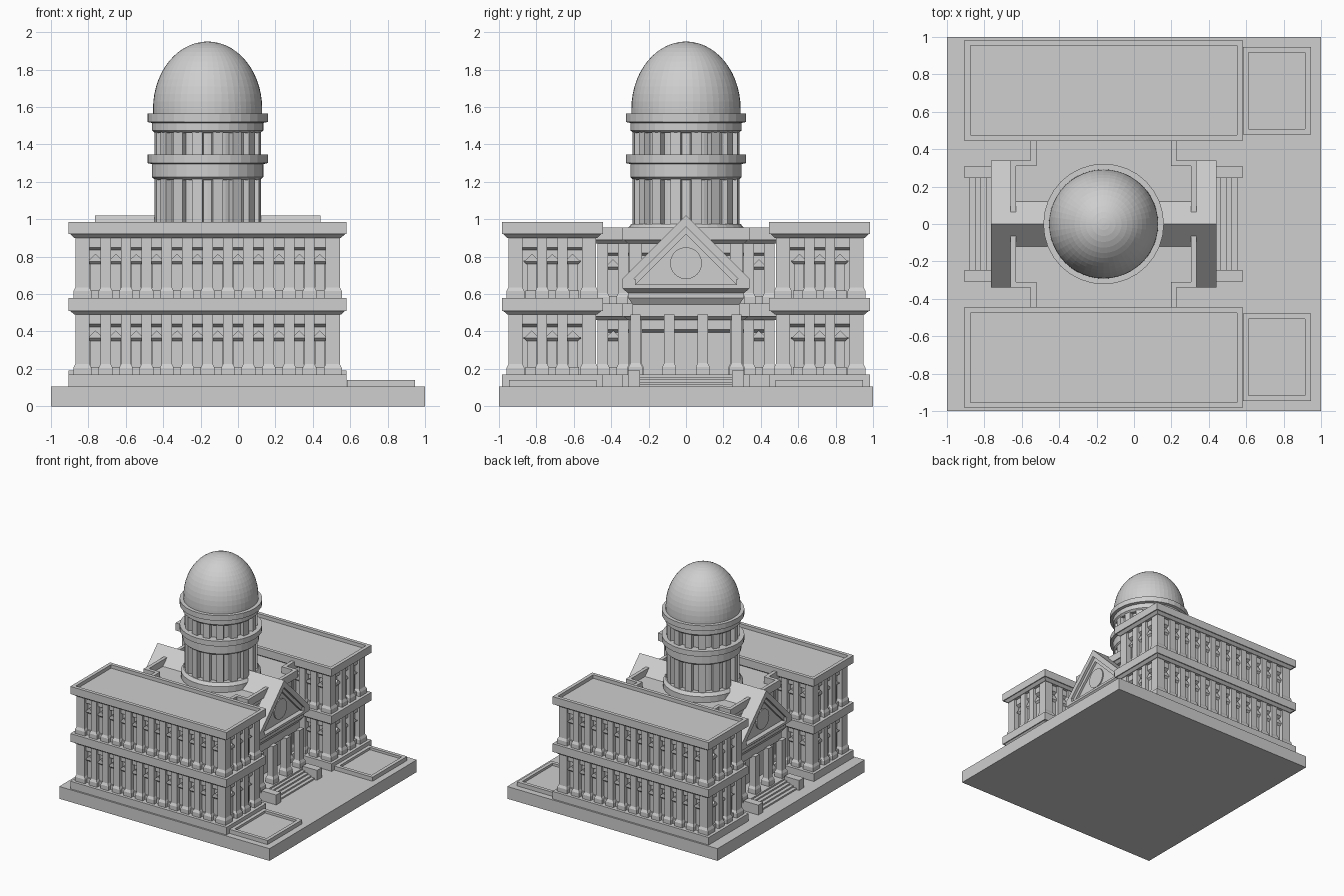
import bpy, bmesh, math
from mathutils import Matrix, Vector

cube = bpy.data.objects.get("Cube")
if cube:
    bpy.data.objects.remove(cube)

stone = bpy.data.materials.new("pale_grey_stone")
stone.use_nodes = True
GREY = (0.62, 0.62, 0.62, 1)
stone.diffuse_color = GREY
stone.node_tree.nodes["Principled BSDF"].inputs["Base Color"].default_value = GREY

CX = -0.1625                     # building axis
GROUND, FLOOR = 0.105, 0.17
HOME = Matrix.Translation((CX, 0, 0))
# local z becomes world x, local x becomes world y
ALONG_X = HOME @ Matrix(((0, 0, 1, 0), (1, 0, 0, 0), (0, 1, 0, 0), (0, 0, 0, 1)))


def rect(x0, x1, y0, y1):
    return [(x0, y0), (x1, y0), (x1, y1), (x0, y1)]


def box_rect(hx, hy):
    return rect(-hx, hx, -hy, hy)


def ring(r, n):
    return [(r * math.cos(2 * math.pi * i / n), r * math.sin(2 * math.pi * i / n)) for i in range(n)]


def offset(poly, d):
    """Mitred outward offset of a counter-clockwise outline."""
    out = []
    for i, p in enumerate(poly):
        a, b, c = Vector(poly[i - 1]), Vector(p), Vector(poly[(i + 1) % len(poly)])
        e, f = (b - a).normalized(), (c - b).normalized()
        n, m = Vector((e.y, -e.x)), Vector((f.y, -f.x))
        out.append(b + (n + m) * (d / (1 + n.dot(m))))
    return out


def loft(bm, poly, profile, M=HOME):
    """Stack the outline through (height, outset) levels and cap both ends."""
    loops = [[bm.verts.new(M @ Vector((p.x, p.y, z))) for p in offset(poly, d)] for z, d in profile]
    n = len(poly)
    faces = [bm.faces.new(loops[0]), bm.faces.new(loops[-1])]
    for lo, hi in zip(loops, loops[1:]):
        faces += [bm.faces.new((lo[i], lo[(i + 1) % n], hi[(i + 1) % n], hi[i])) for i in range(n)]
    bmesh.ops.recalc_face_normals(bm, faces=faces)


def block(bm, poly, z0, z1, M=HOME):
    loft(bm, poly, [(z0, 0), (z1, 0)], M)


def finish(name, bm):
    mesh = bpy.data.meshes.new(name)
    bm.to_mesh(mesh)
    bm.free()
    mesh.materials.append(stone)
    bpy.context.collection.objects.link(bpy.data.objects.new(name, mesh))


def storeys(drop):
    """Floor, ceiling of both storeys; drop lowers the bands."""
    return ((FLOOR, 0.49 - drop), (0.58 - drop, 0.90 - drop))


def facade_profile(drop, roof):
    prof = [(GROUND, 0)]
    for z0, z1 in storeys(drop):
        prof += [(z0, 0), (z0, -0.08), (z1 - 0.065, -0.08), (z1 - 0.05, -0.055), (z1, -0.055),
                 (z1, -0.03), (z1 + 0.02, -0.008), (z1 + 0.02, 0)]
    top = 0.985 - drop
    return prof + [(top, 0), (top, -0.03), (roof, -0.03)]


def pillar(bm, M, u, hd, w, z0, z1):
    loft(bm, rect(u - w / 2, u + w / 2, 0.035 - hd, 0.1 - hd),
         [(z0, 0.01), (z0 + 0.035, 0.01), (z0 + 0.055, 0), (z1, 0)], M)


def window(bm, M, u, hd, z0):
    # sill, panel, sloped lintel and small gable
    block(bm, rect(u - 0.035, u + 0.035, 0.055 - hd, 0.1 - hd), z0, z0 + 0.04, M)
    block(bm, rect(u - 0.026, u + 0.026, 0.068 - hd, 0.1 - hd), z0, z0 + 0.18, M)
    loft(bm, rect(u - 0.033, u + 0.033, 0.065 - hd, 0.1 - hd),
         [(z0 + 0.18, -0.004), (z0 + 0.195, 0.012), (z0 + 0.2, 0.012)], M)
    gable = [(u - 0.036, z0 + 0.2), (u + 0.036, z0 + 0.2), (u, z0 + 0.235)]
    turn = M @ Matrix.Rotation(math.pi / 2, 4, "X")
    block(bm, gable, hd - 0.1, hd - 0.053, turn)


def side(cy, angle):
    return Matrix.Translation((CX, cy, 0)) @ Matrix.Rotation(angle, 4, "Z")


# ground plinth
bm = bmesh.new()
block(bm, box_rect(1, 1), 0, GROUND, Matrix())
finish("ground_plinth", bm)

# two long wings with pillars and windows on every side, and their planters
PITCH = 0.109
WX, WY = 0.7425, 0.27
for label, s in (("right", -1), ("left", 1)):
    cy = 0.715 * s
    bm = bmesh.new()
    loft(bm, box_rect(WX, WY), facade_profile(0, 0.955), Matrix.Translation((CX, cy, 0)))
    finish(label + "_wing", bm)
    bm = bmesh.new()
    for k in range(4):
        length, hd, count = ((WX, WY, 12), (WY, WX, 3))[k % 2]
        M = side(cy, k * math.pi / 2)
        for z0, z1 in storeys(0):
            for i in range(count):
                window(bm, M, (i - (count - 1) / 2) * PITCH, hd, z0)
            for i in range(1, count):
                pillar(bm, M, (i - count / 2) * PITCH, hd, 0.055, z0, z1)
            for e in (-1, 1):
                pillar(bm, M, e * (length - 0.073), hd, 0.076, z0, z1)
    finish(label + "_wing_pillars_and_windows", bm)
    bm = bmesh.new()
    loft(bm, rect(0.5825, 0.945, 0.7125 * s - 0.235, 0.7125 * s + 0.235),
         [(GROUND, 0), (0.14, 0), (0.14, -0.03), (0.12, -0.03)], Matrix())
    finish(label + "_planter", bm)

# cross-shaped central hall with parapet
AX, BX, BY, END, DROP = 0.39, 0.4975, 0.34, 0.52, 0.03
quarter = [(BX, -BY), (BX, BY), (AX, BY), (AX, END)]
cross = quarter + [(-x, y) for x, y in reversed(quarter)]
cross = [(AX, -END)] + cross + [(-AX, -END)]
cross = [p for p in cross if p != (-BX, -BY)]
cross.insert(-1, (-BX, -BY))
cross.insert(-1, (-AX, -BY))
cross.insert(1, (AX, -BY))
bm = bmesh.new()
loft(bm, cross, facade_profile(DROP, 0.90))
finish("central_hall", bm)

bm = bmesh.new()
for k in (1, 3):
    M = side(0, k * math.pi / 2)
    for z0, z1 in storeys(DROP):
        for e in (-1, 1):
            window(bm, M, e * 0.39, AX, z0)
            pillar(bm, M, e * 0.335, AX, 0.055, z0, z1)
            pillar(bm, M, e * 0.445, AX, 0.055, z0, z1)
            pillar(bm, M, e * (BY - 0.07), BX, 0.07, z0, z1)
finish("hall_pillars_and_windows", bm)

# ridge roof running between the porticos
bm = bmesh.new()
block(bm, [(-0.14, 0.88), (0.14, 0.88), (0, 1.02)], -0.5, 0.5, ALONG_X)
finish("ridge_roof", bm)

# porticos at both ends
PX = 0.6025


def chevron(bm, apex, low, thick, x0, x1, M):
    """Raking cornice of a gable with 45 degree slopes."""
    w = apex - low
    block(bm, [(-w, low), (thick - w, low), (0, apex - thick), (w - thick, low), (w, low), (0, apex)], x0, x1, M)


for label, angle in (("east", 0), ("west", math.pi)):
    turn = Matrix.Translation((CX, 0, 0)) @ Matrix.Rotation(angle, 4, "Z")
    M = turn @ HOME.inverted() @ ALONG_X
    bm = bmesh.new()
    block(bm, [(-0.33, 0.64), (0.33, 0.64), (0.33, 0.685), (0, 1.01), (-0.33, 0.685)], 0.485, 0.56, M)
    chevron(bm, 1.02, 0.68, 0.06, 0.485, PX, M)
    for e in (-1, 1):
        block(bm, rect(min(e * 0.27, e * 0.34), max(e * 0.27, e * 0.34), 0.645, 0.68), 0.485, PX, M)
    chevron(bm, 0.96, 0.65, 0.04, 0.55, 0.58, M)
    finish(label + "_pediment", bm)

    bm = bmesh.new()
    disc = [(x, y + 0.765) for x, y in ring(0.085, 32)]
    block(bm, disc, 0.55, 0.57, M)
    finish(label + "_pediment_roundel", bm)

    bm = bmesh.new()
    loft(bm, rect(0.45, PX, -BY, BY),
         [(0.48, -0.055), (0.545, -0.055), (0.58, -0.03), (0.605, -0.03), (0.63, 0), (0.65, 0)], turn)
    finish(label + "_entablature", bm)

    bm = bmesh.new()
    for y in (-0.27, -0.09, 0.09, 0.27):
        loft(bm, rect(0.525, 0.58, y - 0.0275, y + 0.0275),
             [(FLOOR, 0.01), (0.21, 0.01), (0.23, 0), (0.49, 0)], turn)
    finish(label + "_portico_columns", bm)

    bm = bmesh.new()
    block(bm, rect(0.4, PX, -0.31, 0.31), GROUND, FLOOR, turn)
    for i in range(4):
        block(bm, rect(0.55, 0.7175 - 0.03 * i, -0.245, 0.245), GROUND, 0.118 + 0.013 * i, turn)
    for e in (-1, 1):
        block(bm, rect(PX, 0.7425, e * 0.2775 - 0.0325, e * 0.2775 + 0.0325), GROUND, 0.19, turn)
    finish(label + "_stairs", bm)

# round drum with two tiers of pillars and ring cornices
R = 0.3
drum = [(0.88, 0.312), (0.95, 0.312), (0.975, 0.292), (0.975, 0.252)]
for z, top in ((1.21, 1.345), (1.46, 1.565)):
    drum += [(z, 0.252), (z, 0.28), (z + 0.015, 0.298), (top - 0.05, 0.298), (top - 0.045, 0.322),
             (top, 0.322), (top, 0.252)]
bm = bmesh.new()
loft(bm, ring(R, 32), [(z, r - R) for z, r in drum])
finish("drum", bm)

bm = bmesh.new()
for i in range(16):
    M = side(0, (i + 0.5) * math.pi / 8)
    for z0, z1 in ((0.96, 1.22), (1.34, 1.47)):
        block(bm, rect(-0.028, 0.028, -0.285, -0.23), z0, z1, M)
finish("drum_pillars", bm)

# tall dome
bm = bmesh.new()
arc = [math.pi / 2 * i / 14 for i in range(14)]
loft(bm, ring(R, 48), [(1.55, -0.008)] + [(1.59 + 0.36 * math.sin(a), 0.292 * math.cos(a) - R) for a in arc]
     + [(1.95, 0.008 - R)])
finish("dome", bm)
